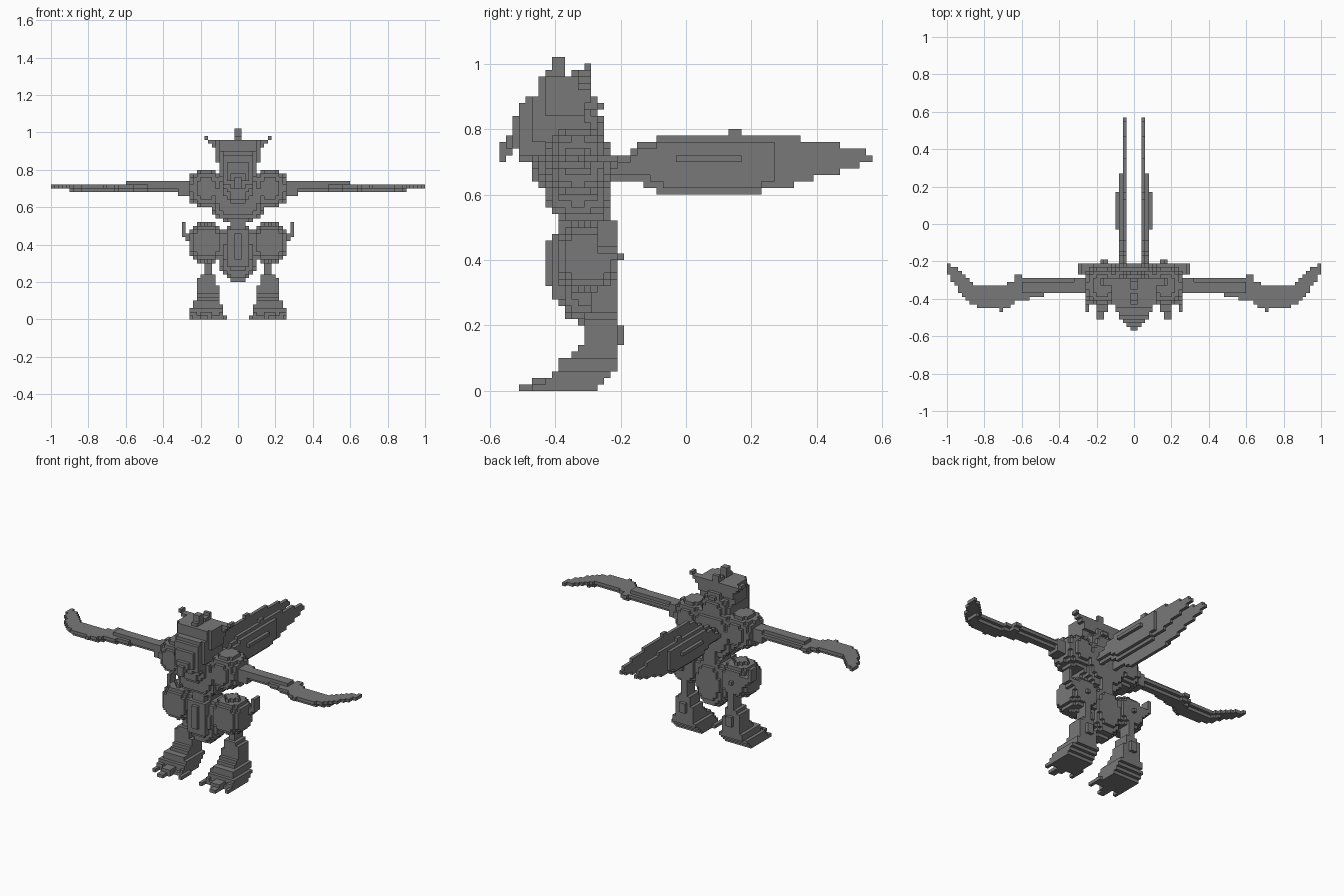
import bpy, bmesh, math
from mathutils import Vector

V = 0.02  # edge length of one block

old = bpy.data.objects.get("Cube")
if old:
    bpy.data.objects.remove(old)

grey = bpy.data.materials.new("stone_grey")
grey.use_nodes = True
colour = (0.19, 0.19, 0.19, 1)
grey.diffuse_color = colour
grey.node_tree.nodes["Principled BSDF"].inputs["Base Color"].default_value = colour


def curve(*points):
    """Piecewise linear profile through the given (t, value) points."""
    def value(t):
        if t <= points[0][0]:
            return points[0][1]
        for (a, p), (b, q) in zip(points, points[1:]):
            if t <= b:
                return p + (q - p) * (t - a) / (b - a)
        return points[-1][1]
    return value


def box(x0, x1, y0, y1, z0, z1):
    return lambda x, y, z: x0 < x < x1 and y0 < y < y1 and z0 < z < z1


def blob(centre, radii, power=2):
    def test(*p):
        return sum(abs((a - c) / r) ** power for a, c, r in zip(p, centre, radii)) < 1
    return test


# The four corners of a block face, for each outward direction
SIDES = []
for axis in range(3):
    for sign in (-1, 1):
        n = Vector([sign * (i == axis) for i in range(3)])
        u = Vector([float(i == (axis + 1) % 3) for i in range(3)])
        w = n.cross(u)
        SIDES.append((n, [(n + a * u + b * w) / 2
                          for a, b in ((1, 1), (-1, 1), (-1, -1), (1, -1))]))


def build(name, *tests):
    """Fill every block whose centre passes a test, mirrored across x = 0."""
    cells = set()
    for j in range(-28, 29):
        for k in range(51):
            for i in range(50):
                p = ((i + 0.5) * V, j * V, (k + 0.5) * V)
                if any(t(*p) for t in tests):
                    cells.update({(i, j, k), (-1 - i, j, k)})
    bm = bmesh.new()
    verts = {}

    def vert(p):
        key = tuple(round(c * 2) for c in p)
        if key not in verts:
            verts[key] = bm.verts.new(p * V)
        return verts[key]

    for c in sorted(cells):
        middle = Vector((c[0] + 0.5, c[1], c[2] + 0.5))
        for n, corners in SIDES:
            if tuple(a + int(b) for a, b in zip(c, n)) not in cells:
                bm.faces.new([vert(middle + o) for o in corners])
    mesh = bpy.data.meshes.new(name)
    bm.to_mesh(mesh)
    bm.free()
    mesh.materials.append(grey)
    bpy.context.collection.objects.link(bpy.data.objects.new(name, mesh))


# Head: a wedge that narrows to the beak
face = curve((.70, -.45), (.73, -.51), (.75, -.53), (.83, -.53), (.86, -.51),
             (.89, -.49), (.91, -.45), (.96, -.45))
cheek = curve((.70, .08), (.83, .101), (.85, .12), (.96, .12))


def head(x, y, z):
    return (.70 < z < .96 and face(z) - .001 < y < -.31
            and x < min(cheek(z), .025 + (y + .57) * .65))


build("head", head)
build("beak_hook", box(0, .02, -.57, -.53, .72, .76), box(0, .02, -.57, -.55, .70, .74),
      box(0, .04, -.55, -.51, .74, .78))
build("lower_beak", box(0, .04, -.51, -.43, .70, .72))
build("crest", box(0, .02, -.41, -.37, .94, 1.02), box(0, .02, -.43, -.37, .94, .98),
      box(0, .02, -.35, -.29, .94, .98), box(0, .02, -.31, -.29, .94, 1.0),
      box(0, .08, -.33, -.29, .88, .96), box(0, .04, -.33, -.27, .84, .90),
      box(0, .02, -.33, -.25, .86, .88))
build("ears", box(.08, .12, -.35, -.29, .88, .96), box(.08, .14, -.33, -.29, .92, .94),
      box(.08, .16, -.33, -.29, .94, .96), box(.16, .18, -.33, -.29, .96, .98))

# Torso
build("torso", blob((0, -.33, .66), (.145, .11, .14), 3))
build("chest", blob((0, -.37, .69), (.10, .105, .10)))
build("neck", blob((0, -.35, .77), (.10, .10, .10), 3))
build("shoulders", blob((.17, -.33, .70), (.10, .105, .105), 2.3))
build("waist", box(0, .04, -.39, -.23, .48, .56), box(0, .08, -.37, -.25, .52, .56))

# Arm blades that sweep back towards the tips
leading = curve((.2, -.38), (.48, -.38), (.64, -.42), (.67, -.45), (.83, -.45),
                (.9, -.40), (.95, -.34), (1, -.25))
trailing = curve((.2, -.29), (.59, -.29), (.6, -.26), (.63, -.26), (.65, -.31),
                 (.72, -.33), (.84, -.33), (.9, -.29), (.95, -.24), (1, -.21))


def blade(x, y, z):
    inset = 0 if z > .70 else .02
    return (.22 < x < (1 if z > .70 else .9) and .68 < z < .72
            and leading(x) + inset < y < trailing(x) - inset)


build("arm_blades", blade, box(.70, .72, -.47, -.43, .70, .72))
build("arm_ridges", box(.24, .60, -.37, -.31, .70, .74), box(.24, .32, -.37, -.29, .66, .74))

# Back wings: upright feathered plates, thicker in the middle
upper = curve((-.23, .70), (-.19, .72), (-.15, .75), (-.07, .78), (.35, .78),
              (.37, .76), (.47, .76), (.49, .74), (.53, .74), (.57, .72))
lower = curve((-.23, .64), (-.13, .63), (-.07, .60), (.22, .60), (.24, .62),
              (.33, .63), (.43, .66), (.50, .68), (.57, .71))
build("back_wings",
      lambda x, y, z: .04 < x < .06 and -.25 < y < .57 and lower(y) < z < upper(y),
      lambda x, y, z: .06 < x < .08 and -.23 < y < .28
      and lower(y) + .025 < z < upper(y) - .02,
      box(.08, .10, -.03, .17, .70, .72), box(.04, .06, .13, .17, .76, .80))

# Pelvis and belly plate
build("pelvis", blob((0, -.30, .36), (.105, .10, .155), 2.4))
build("belly_plate", box(0, .06, -.41, -.35, .28, .48), box(0, .02, -.43, -.35, .31, .46))

# Thighs with rear hip spikes
build("thighs", blob((.17, -.30, .41), (.10, .10, .105), 2.5))
build("hip_spikes", lambda x, y, z: .2 < x < .30 and -.27 < y < -.21
      and .36 + (x - .2) * .9 < z < (.52 if x > .28 else .47))

# Legs flaring into clawed feet
inner = curve((0, .08), (.06, .08), (.10, .10), (.18, .11), (.23, .12), (.25, .14))
outer = curve((0, .26), (.06, .26), (.07, .24), (.14, .22), (.22, .22), (.25, .18))
front = curve((.01, -.43), (.05, -.41), (.09, -.39), (.11, -.35), (.14, -.32),
              (.22, -.31), (.25, -.29))
back = curve((.01, -.27), (.03, -.25), (.05, -.23), (.07, -.21))
build("legs", lambda x, y, z: z < .34 and inner(z) < x < outer(z)
      and front(z) < y < back(z))
build("toes", box(.16, .20, -.51, -.39, 0, .02), box(.14, .20, -.47, -.37, 0, .04),
      box(.24, .26, -.47, -.37, 0, .02), box(.22, .26, -.43, -.37, 0, .04),
      box(.06, .08, -.47, -.37, 0, .02), box(.08, .10, -.43, -.35, 0, .04))
build("heel_spurs", box(.14, .18, -.25, -.19, .14, .20))
